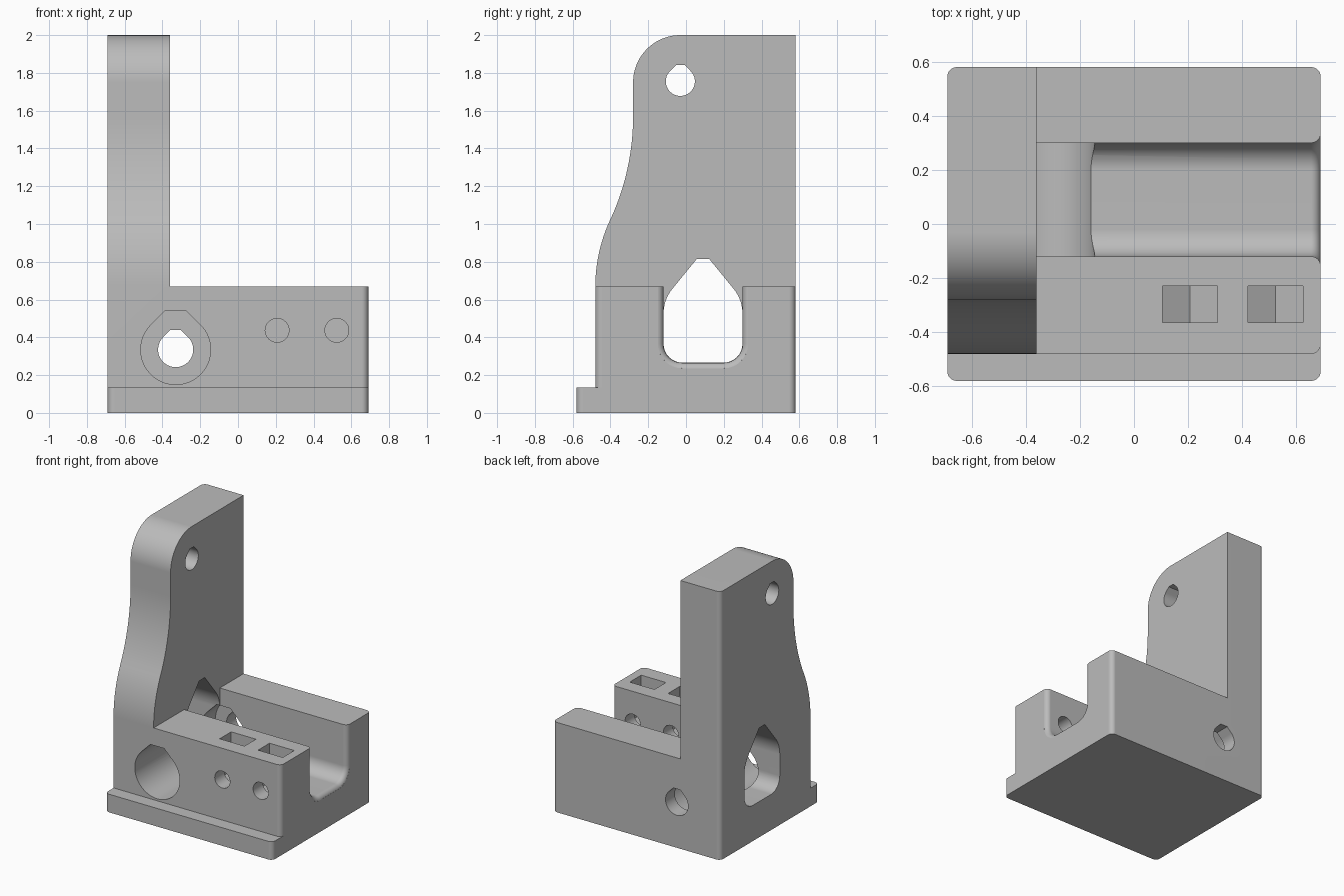
import bpy, bmesh, math

if "Cube" in bpy.data.objects:
    bpy.data.objects.remove(bpy.data.objects["Cube"])


def arc(cx, cy, r, a0, a1, n=12):
    """Points along a circular arc, angles in degrees."""
    steps = [math.radians(a0 + (a1 - a0) * i / n) for i in range(n + 1)]
    return [(cx + r * math.cos(t), cy + r * math.sin(t)) for t in steps]


def rounded_rect(x0, y0, x1, y1, radii):
    """Rectangle with one radius per corner, anticlockwise from lower left."""
    pts = []
    for i, (x, y, sx, sy) in enumerate([(x0, y0, 1, 1), (x1, y0, -1, 1),
                                        (x1, y1, -1, -1), (x0, y1, 1, -1)]):
        r = radii[i]
        pts += arc(x + sx * r, y + sy * r, r, 180 + 90 * i, 270 + 90 * i, 8) if r else [(x, y)]
    return pts


def teardrop(cx, cz, r):
    """Printable hole: circle with 45 degree roof cut flat."""
    top, half = 1.11 * r, (math.sqrt(2) - 1.11) * r
    return arc(cx, cz, r, 135, 405, 48) + [(cx + half, cz + top), (cx - half, cz + top)]


def loft(name, axis, sections):
    """Solid through equal-length 2D sections, each given as (position, points)."""
    place = {'x': lambda p, d: (d, p[0], p[1]),
             'y': lambda p, d: (p[0], d, p[1]),
             'z': lambda p, d: (p[0], p[1], d)}[axis]
    bm = bmesh.new()
    rings = [[bm.verts.new(place(p, d)) for p in pts] for d, pts in sections]
    for a, b in zip(rings, rings[1:]):
        for i in range(len(a)):
            j = (i + 1) % len(a)
            bm.faces.new((a[i], a[j], b[j], b[i]))
    bm.faces.new(rings[0])
    bm.faces.new(rings[-1])
    bmesh.ops.recalc_face_normals(bm, faces=bm.faces)
    mesh = bpy.data.meshes.new(name)
    bm.to_mesh(mesh)
    bm.free()
    ob = bpy.data.objects.new(name, mesh)
    bpy.context.collection.objects.link(ob)
    return ob


def prism(name, axis, pts, a, b):
    return loft(name, axis, [(a, pts), (b, pts)])


def combine(target, tool, operation):
    """Apply a boolean and discard the tool."""
    mod = target.modifiers.new(operation, 'BOOLEAN')
    mod.operation, mod.object, mod.solver = operation, tool, 'EXACT'
    bpy.context.view_layer.objects.active = target
    bpy.ops.object.modifier_apply(modifier=mod.name)
    bpy.data.objects.remove(tool)


R = 0.035  # small rounding of the vertical edges

# Foot plate with front flange, and the block above it
body = prism("bracket_body", 'z', rounded_rect(-0.69, -0.58, 0.69, 0.58, [R] * 4), 0, 0.135)
block = prism("block", 'z', rounded_rect(-0.69, -0.48, 0.69, 0.58, [0, R, R, R]), 0.135, 0.67)

# Upright with S-curved front edge and rounded top corner
profile = (arc(0.35, 0.67, 0.83, 180, 155) + arc(-1.58, 1.57, 1.3, -25, 0)[1:]
           + arc(-0.03, 1.75, 0.25, 180, 90, 20) + [(0.65, 2.0), (0.65, 0.67)])
upright = prism("upright", 'x', profile, -0.75, -0.36)
clip = prism("clip", 'z', rounded_rect(-0.69, -0.8, 0.8, 0.58, [0, 0, 0, R]), 0.5, 2.5)
combine(upright, clip, 'INTERSECT')
combine(body, block, 'UNION')
combine(body, upright, 'UNION')


# Open channel, flared by a small fillet at its right end
def channel(o):
    return rounded_rect(-0.12 - o, 0.265 - o, 0.30 + o, 1.0, [0.1 + o, 0.1 + o, 0, 0])


sections = [(-0.36, channel(0))]
for i in range(9):
    t = math.radians(80 * i / 8)
    sections.append((0.655 + R * math.sin(t), channel(R * (1 - math.cos(t)))))
sections.append((0.75, channel(R)))
cutters = [loft("channel", 'x', sections)]

# Peaked tunnel carrying the channel through the upright
cy, w = 0.09, 0.209
half = (arc(cy + w - 0.1, 0.366, 0.1, -90, 0, 8) + arc(cy, 0.525, w, 0, 41, 10)
        + [(cy + 0.033, 0.815)])
tunnel = half + [(2 * cy - y, z) for y, z in reversed(half)]
cutters.append(prism("tunnel", 'x', tunnel, -0.8, -0.2))

# Stepped cross bore and the pin hole near the top
cutters.append(prism("large_bore", 'y', teardrop(-0.33, 0.335, 0.185), -0.7, 0.47))
cutters.append(prism("small_bore", 'y', teardrop(-0.33, 0.335, 0.093), 0.4, 0.7))
cutters.append(prism("pin_hole", 'x', teardrop(-0.03, 1.755, 0.077), -0.8, -0.3))

# Clamp bolt holes, each with a hexagon-bottomed nut slot from above
for x in (0.207, 0.523):
    cutters.append(prism("bolt_hole", 'y', arc(x, 0.437, 0.063, 0, 348.75, 31), -0.7, 0.0))
    slot = [(x - 0.102, 0.8), (x - 0.102, 0.378), (x, 0.319), (x + 0.102, 0.378), (x + 0.102, 0.8)]
    cutters.append(prism("nut_slot", 'y', slot, -0.365, -0.23))

for cutter in cutters:
    combine(body, cutter, 'DIFFERENCE')

# Colour and shading
grey = bpy.data.materials.new("plain grey")
grey.diffuse_color = (0.5, 0.5, 0.5, 1)
grey.use_nodes = True
grey.node_tree.nodes["Principled BSDF"].inputs["Base Color"].default_value = grey.diffuse_color
body.data.materials.clear()
body.data.materials.append(grey)
for poly in body.data.polygons:
    poly.material_index = 0
bpy.ops.object.select_all(action='DESELECT')
body.select_set(True)
bpy.context.view_layer.objects.active = body
bpy.ops.object.shade_smooth_by_angle(angle=math.radians(25))
normals = body.modifiers.new("flat_face_normals", 'WEIGHTED_NORMAL')
normals.keep_sharp = True
